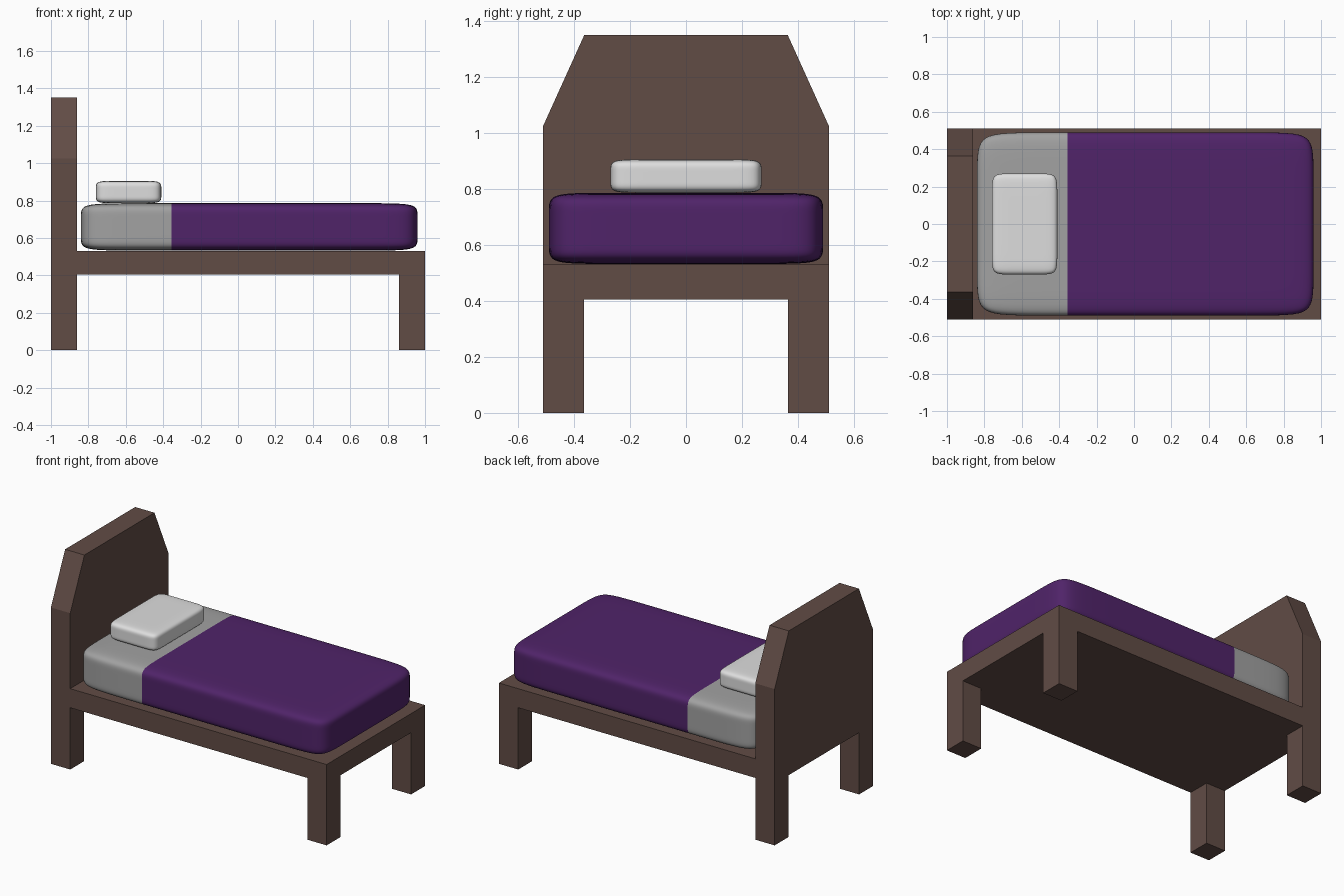
import bpy, bmesh
from mathutils import Vector

if "Cube" in bpy.data.objects:
    bpy.data.objects.remove(bpy.data.objects["Cube"])


def material(name, rgb):
    m = bpy.data.materials.new(name)
    m.diffuse_color = (*rgb, 1)
    m.use_nodes = True
    m.node_tree.nodes["Principled BSDF"].inputs["Base Color"].default_value = m.diffuse_color
    return m


WOOD = material("dark brown wood", (0.12, 0.072, 0.06))
PURPLE = material("purple blanket", (0.08, 0.017, 0.141))
GREY = material("grey sheet", (0.36, 0.36, 0.36))
WHITE = material("white pillow", (0.73, 0.73, 0.73))


def box(lo, hi):
    bm = bmesh.new()
    bmesh.ops.create_cube(bm, size=1)
    for v in bm.verts:
        v.co = [(a + b) / 2 + c * (b - a) for a, b, c in zip(lo, hi, v.co)]
    return bm


def cut(bm, axis, value):
    co, no = Vector(), Vector()
    co[axis], no[axis] = value, 1
    bmesh.ops.bisect_plane(bm, geom=bm.verts[:] + bm.edges[:] + bm.faces[:],
                           dist=1e-5, plane_co=co, plane_no=no)


def extrude(bm, faces, dz):
    geom = bmesh.ops.extrude_face_region(bm, geom=faces)["geom"]
    verts = [g for g in geom if isinstance(g, bmesh.types.BMVert)]
    bmesh.ops.translate(bm, verts=verts, vec=(0, 0, dz))
    return [g for g in geom if isinstance(g, bmesh.types.BMFace)], verts


def finish(bm, name, mats):
    bmesh.ops.recalc_face_normals(bm, faces=bm.faces[:])
    me = bpy.data.meshes.new(name)
    bm.to_mesh(me)
    bm.free()
    for m in mats:
        me.materials.append(m)
    ob = bpy.data.objects.new(name, me)
    bpy.context.collection.objects.link(ob)
    return ob


def cushion(name, lo, hi, near, far, mats):
    """Soft box: support loops at the given distances, then subdivided."""
    bm = box(lo, hi)
    for axis in range(3):
        cut(bm, axis, lo[axis] + near[axis])
        cut(bm, axis, hi[axis] - far[axis])
    ob = finish(bm, name, mats)
    sub = ob.modifiers.new("soften", 'SUBSURF')
    sub.levels = sub.render_levels = 3
    dg = bpy.context.evaluated_depsgraph_get()
    me = bpy.data.meshes.new_from_object(ob.evaluated_get(dg))
    ob.modifiers.clear()
    ob.data = me
    me.name = name
    return ob


def smooth(ob):
    for p in ob.data.polygons:
        p.use_smooth = True


# Wooden frame: slab with legs and headboard extruded from it
X, Y, LX, LY = 1.0, 0.51, 0.86, 0.365
bm = box((-X, -Y, 0.405), (X, Y, 0.53))
for s in (-1, 1):
    cut(bm, 0, s * LX)
    cut(bm, 1, s * LY)
bm.normal_update()

# Four legs
legs = []
for f in bm.faces:
    c = f.calc_center_median()
    if f.normal.z < -0.5 and abs(c.x) > LX and abs(c.y) > LY:
        legs.append(f)
extrude(bm, legs, -0.405)

# Headboard with slanted shoulders
bm.normal_update()
strip = [f for f in bm.faces
         if f.normal.z > 0.5 and f.calc_center_median().z > 0.52
         and f.calc_center_median().x < -LX]
strip, _ = extrude(bm, strip, 1.025 - 0.53)
_, top = extrude(bm, strip, 1.35 - 1.025)
for v in top:
    v.co.y *= 0.363 / Y
finish(bm, "bed_frame", [WOOD])

# Mattress: grey sheet at the head, purple blanket over the rest
bed = cushion("mattress", (-0.84, -0.49, 0.532), (0.96, 0.49, 0.786),
              (0.28, 0.18, 0.06), (0.24, 0.18, 0.06), [PURPLE, GREY])
bm = bmesh.new()
bm.from_mesh(bed.data)
cut(bm, 0, -0.355)
for f in bm.faces:
    f.material_index = 1 if f.calc_center_median().x < -0.355 else 0
bm.to_mesh(bed.data)
bm.free()
smooth(bed)

# Pillow
smooth(cushion("pillow", (-0.76, -0.27, 0.786), (-0.41, 0.27, 0.905),
               (0.09, 0.09, 0.04), (0.09, 0.09, 0.04), [WHITE]))
